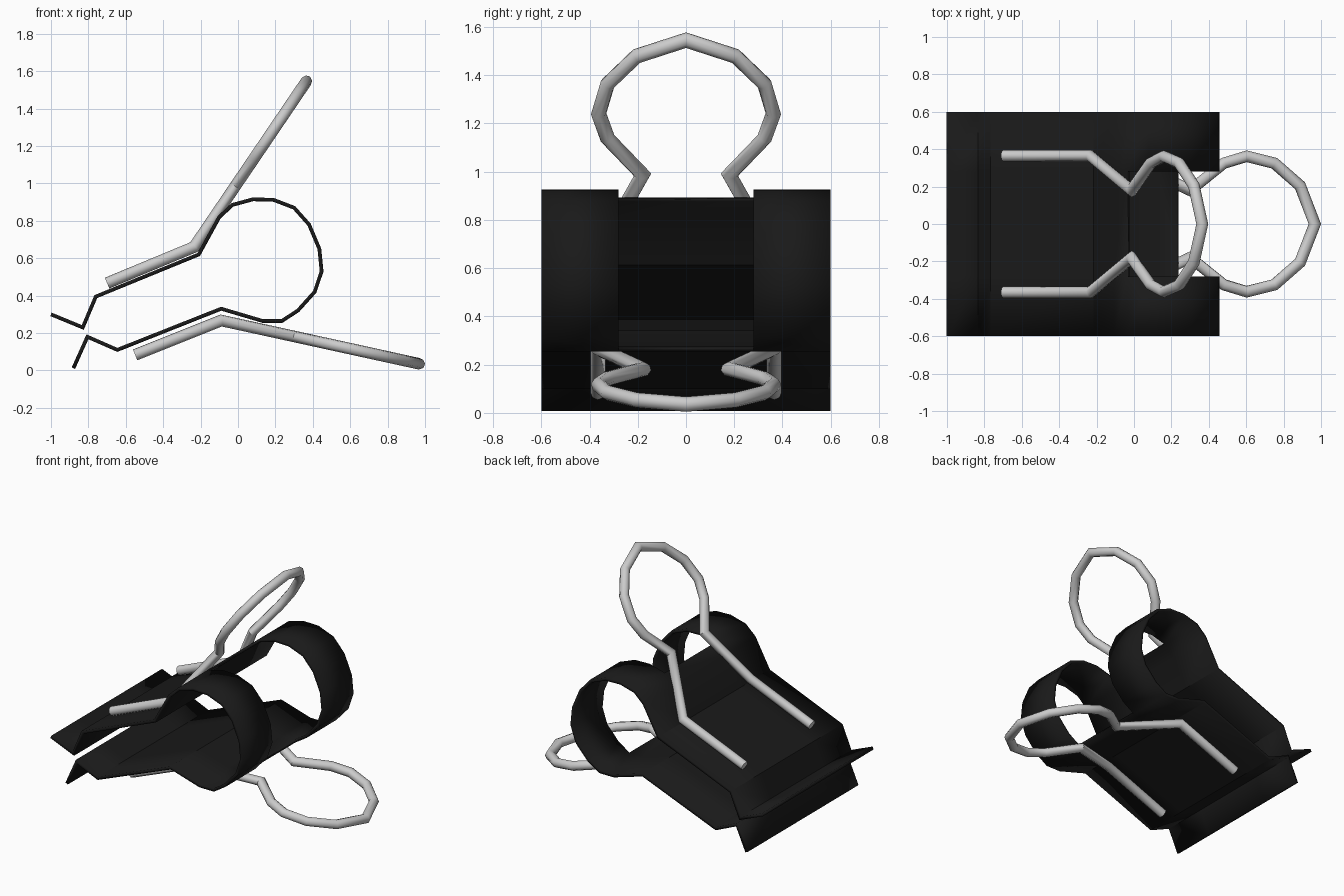
import bpy, bmesh, math
from mathutils import Vector

if "Cube" in bpy.data.objects:
    bpy.data.objects.remove(bpy.data.objects["Cube"])


def material(name, rgb):
    m = bpy.data.materials.new(name)
    m.diffuse_color = (*rgb, 1)
    m.use_nodes = True
    m.node_tree.nodes["Principled BSDF"].inputs["Base Color"].default_value = m.diffuse_color
    return m


def make_object(name, bm, mat, angle):
    bmesh.ops.recalc_face_normals(bm, faces=bm.faces)
    me = bpy.data.meshes.new(name)
    bm.to_mesh(me)
    bm.free()
    ob = bpy.data.objects.new(name, me)
    bpy.context.collection.objects.link(ob)
    me.materials.append(mat)
    bpy.ops.object.select_all(action='DESELECT')
    bpy.context.view_layer.objects.active = ob
    ob.select_set(True)
    bpy.ops.object.shade_smooth_by_angle(angle=math.radians(angle))
    return ob


black = material("black_steel", (0.01, 0.01, 0.01))
steel = material("wire_steel", (0.55, 0.55, 0.55))

# Sprung sheet: side profile (x, z) from upper lip round the bow to lower lip
profile = [(-1.0, .30), (-.83, .23), (-.76, .395), (-.21, .62), (-.10, .82),
           (-.03, .885), (.08, .915), (.19, .912), (.30, .87), (.38, .78),
           (.435, .65), (.447, .53), (.41, .42), (.32, .32), (.235, .265),
           (.13, .265), (-.09, .33), (-.645, .11), (-.805, .18), (-.88, .012)]
widths = (-.6, -.28, .28, .6)
window = range(5, 14)      # bow segments cut away in the middle
bm = bmesh.new()
rows = [[bm.verts.new((x, y, z)) for y in widths] for x, z in profile]
for i in range(len(rows) - 1):
    for j in range(3):
        if j == 1 and i in window:
            continue
        bm.faces.new((rows[i][j], rows[i][j + 1], rows[i + 1][j + 1], rows[i + 1][j]))
clip = make_object("clip_body", bm, black, 32)
solid = clip.modifiers.new("thickness", 'SOLIDIFY')
solid.thickness = .02
solid.offset = 0
solid.use_even_offset = True


def sweep(bm, path, radius, sides=8):
    """Round wire along a path with mitred corners."""
    d = (path[1] - path[0]).normalized()
    u = d.orthogonal().normalized()
    v = d.cross(u)
    ring = [path[0] + radius * (u * math.cos(a) + v * math.sin(a))
            for a in (2 * math.pi * k / sides for k in range(sides))]
    last = [bm.verts.new(p) for p in ring]
    bm.faces.new(last)
    for i in range(1, len(path)):
        d = (path[i] - path[i - 1]).normalized()
        nxt = (path[i + 1] - path[i]).normalized() if i + 1 < len(path) else d
        n = (d + nxt).normalized()
        ring = [p + d * ((path[i] - p).dot(n) / d.dot(n)) for p in ring]
        new = [bm.verts.new(p) for p in ring]
        for k in range(sides):
            m = (k + 1) % sides
            bm.faces.new((last[k], last[m], new[m], new[k]))
        last = new
    bm.faces.new(last)


# Wire handles: leg, bend, neck and finger loop; (fraction along arm, y)
loop = [(0, .365), (.37, .18), (.54, .325), (.655, .362), (.795, .325), (.925, .205)]


def handle(name, foot, bend, tip):
    foot, bend, tip = (Vector((x, 0, z)) for x, z in (foot, bend, tip))
    half = [foot + Vector((0, .365, 0))]
    half += [bend.lerp(tip, t) + Vector((0, y, 0)) for t, y in loop]
    mirrored = [Vector((p.x, -p.y, p.z)) for p in reversed(half)]
    bm = bmesh.new()
    sweep(bm, half + [tip] + mirrored, .031)
    make_object(name, bm, steel, 50)


handle("upper_handle", (-.70, .467), (-.235, .66), (.365, 1.545))
handle("lower_handle", (-.55, .083), (-.09, .267), (.967, .036))
